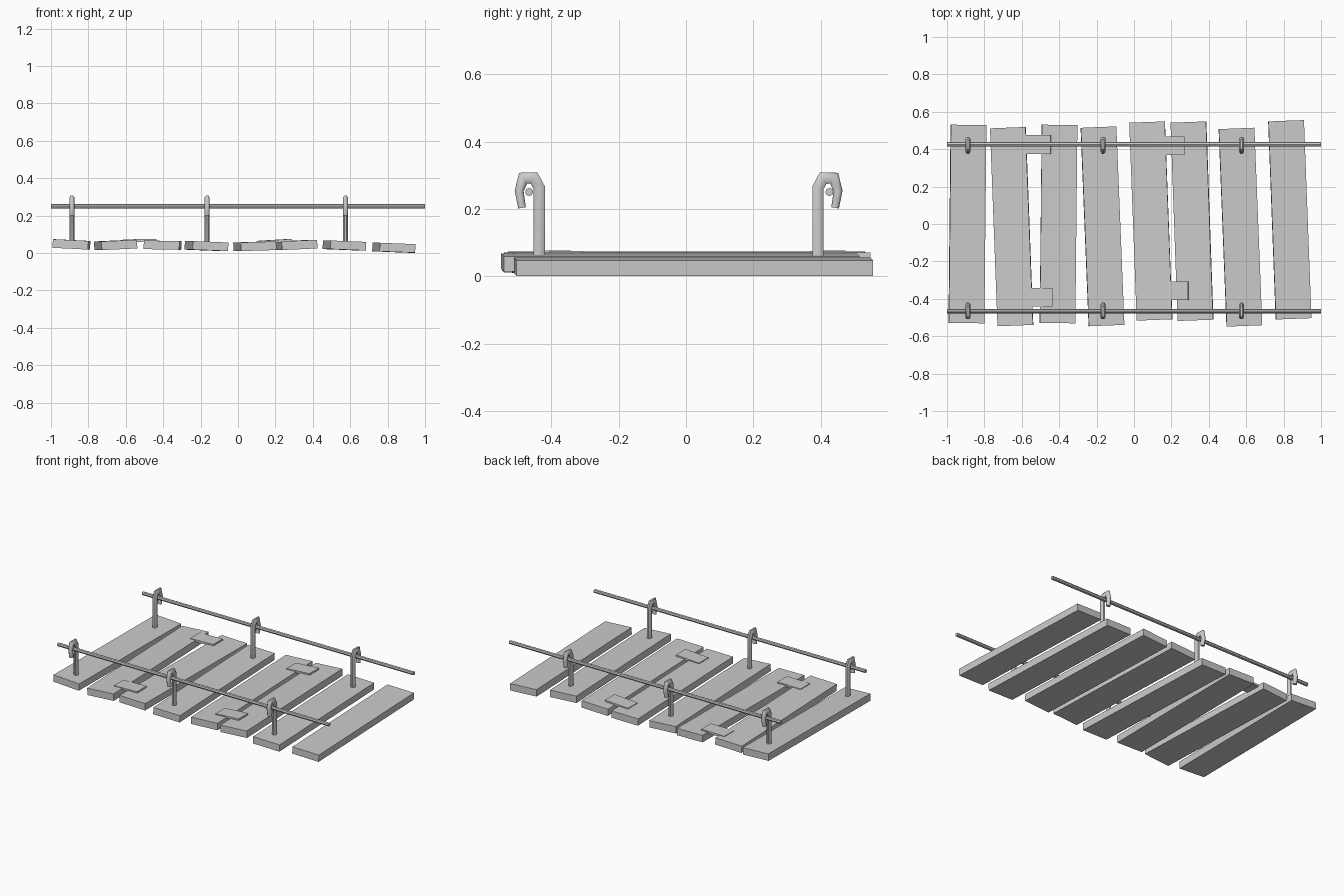
import bpy, math
from mathutils import Vector

if "Cube" in bpy.data.objects:
    bpy.data.objects.remove(bpy.data.objects["Cube"])


def box(name, center, size, yaw=0.0, roll=0.0):
    bpy.ops.mesh.primitive_cube_add(size=1, location=center, rotation=(0, roll, yaw))
    ob = bpy.context.object
    ob.name = name
    ob.scale = size
    return ob


# Planks: back end (x, y), front end (x, y), centre height, sideways slope
planks = [
    (-0.885, 0.53, -0.896, -0.53, 0.046, -0.05),
    (-0.674, 0.515, -0.634, -0.543, 0.043, 0.045),
    (-0.398, 0.53, -0.409, -0.53, 0.042, -0.02),
    (-0.190, 0.518, -0.147, -0.543, 0.037, -0.04),
    (0.070, 0.545, 0.110, -0.513, 0.036, 0.03),
    (0.291, 0.545, 0.329, -0.515, 0.043, 0.045),
    (0.548, 0.511, 0.590, -0.545, 0.040, -0.04),
    (0.813, 0.552, 0.853, -0.507, 0.028, -0.04),
]
for i, (bx, by, fx, fy, z, slope) in enumerate(planks):
    length = math.hypot(bx - fx, by - fy)
    yaw = math.atan2(fx - bx, by - fy)
    box(f"plank_{i + 1}", ((bx + fx) / 2, (by + fy) / 2, z),
        (0.19, length, 0.046), yaw, -math.atan(slope))

# Thin joining plates laid over two of the gaps
for i, (x, y, z, slope) in enumerate([
        (-0.53, 0.425, 0.067, 0.02), (-0.52, -0.392, 0.067, 0.02),
        (0.185, 0.418, 0.063, 0.06), (0.205, -0.357, 0.063, 0.06)]):
    box(f"joining_plate_{i + 1}", (x, y, z), (0.17, 0.10, 0.014), 0, -math.atan(slope))

# Side rods
for name, y in (("rod_back", 0.426), ("rod_front", -0.466)):
    bpy.ops.mesh.primitive_cylinder_add(vertices=8, radius=0.012, depth=2,
                                        location=(0, y, 0.25),
                                        rotation=(0, math.pi / 2, 0))
    bpy.context.object.name = name


# Hook: oval tube swept along a bent path in the y-z plane
path = [(0, 0.04), (0, 0.263), (0.015, 0.291), (0.048, 0.291), (0.0595, 0.253), (0.051, 0.203)]
radii = [0.018, 0.018, 0.018, 0.0175, 0.014, 0.0125]


def hook(name, x, y, side):
    n = 8
    pts = [Vector(p) for p in path]
    verts, faces = [], []
    for i, p in enumerate(pts):
        d_in = (p - pts[i - 1]).normalized() if i else (pts[1] - p).normalized()
        d_out = (pts[i + 1] - p).normalized() if i < len(pts) - 1 else d_in
        t = (d_in + d_out).normalized()
        normal = Vector((t.y, -t.x)) / max(t.dot(d_in), 0.8)
        for k in range(n):
            a = 2 * math.pi * (k + 0.5) / n
            q = p + normal * radii[i] * math.cos(a)
            verts.append((x + 0.0145 * math.sin(a), y + side * q.x, q.y))
    for i in range(len(pts) - 1):
        for k in range(n):
            a, b = i * n + k, i * n + (k + 1) % n
            faces.append((a, b, b + n, a + n))
    faces += [tuple(range(n))[::-1], tuple(range(len(verts) - n, len(verts)))]
    if side < 0:
        faces = [f[::-1] for f in faces]
    me = bpy.data.meshes.new(name)
    me.from_pydata(verts, [], faces)
    ob = bpy.data.objects.new(name, me)
    bpy.context.collection.objects.link(ob)
    bpy.ops.object.select_all(action='DESELECT')
    ob.select_set(True)
    bpy.context.view_layer.objects.active = ob
    bpy.ops.object.mode_set(mode='EDIT')
    bpy.ops.mesh.select_all(action='SELECT')
    bpy.ops.mesh.normals_make_consistent(inside=False)
    bpy.ops.object.mode_set(mode='OBJECT')
    bpy.ops.object.shade_smooth_by_angle(angle=math.radians(50))


for i, x in enumerate((-0.888, -0.165, 0.575)):
    hook(f"hook_back_{i + 1}", x, 0.392, 1)
    hook(f"hook_front_{i + 1}", x, -0.436, -1)
